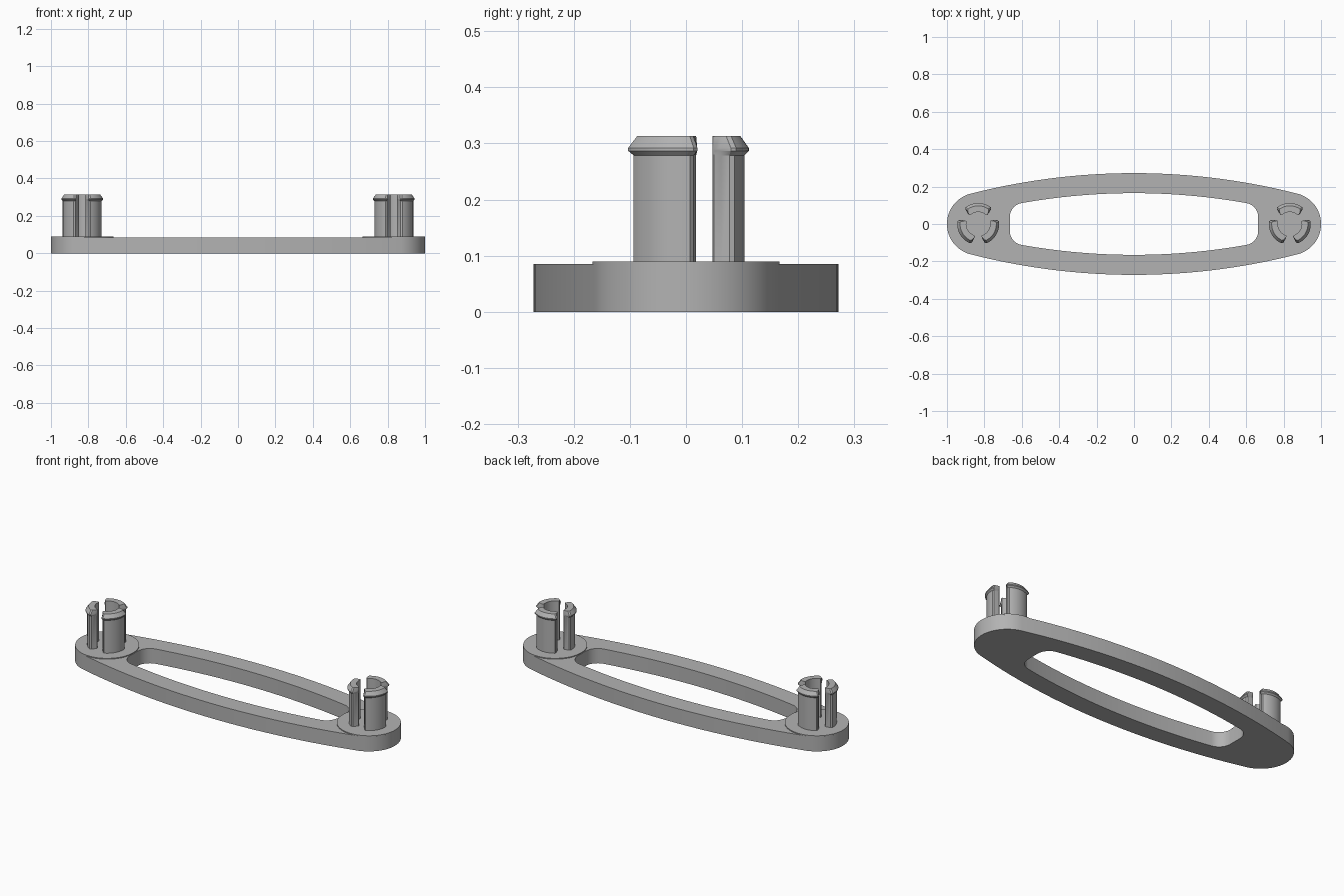
import bpy, bmesh
from math import sin, cos, pi, radians, asin, atan2, hypot

cube = bpy.data.objects.get("Cube")
if cube:
    bpy.data.objects.remove(cube, do_unlink=True)

PLATE_TOP, DISC_TOP = 0.085, 0.09
END_X, END_R = 0.833, 0.167
HALF_W, HOLE_W, HOLE_X = 0.272, 0.165, 0.664

grey = bpy.data.materials.new("plain grey")
grey.use_nodes = True
colour = (0.45, 0.45, 0.45, 1)
grey.diffuse_color = colour
grey.node_tree.nodes["Principled BSDF"].inputs["Base Color"].default_value = colour


def add_object(name, mesh):
    obj = bpy.data.objects.new(name, mesh)
    mesh.materials.clear()
    mesh.materials.append(grey)
    bpy.context.collection.objects.link(obj)
    bpy.ops.object.select_all(action='DESELECT')
    obj.select_set(True)
    bpy.context.view_layer.objects.active = obj
    bpy.ops.object.shade_smooth_by_angle(angle=radians(30))
    return obj


def arc(cx, cy, r, a, b, n):
    return [(cx + r * cos(a + (b - a) * i / n), cy + r * sin(a + (b - a) * i / n))
            for i in range(n + 1)]


def mirror_quarter(pts):
    """Complete a first-quadrant path, from the y axis to the x axis, on all sides."""
    right = pts + [(x, -y) for x, y in reversed(pts[:-1])]
    return right + [(-x, y) for x, y in reversed(right[1:-1])]


def tangent_outline(half_w, big_r, cx, cy, r, n):
    """A broad arc running smoothly into a small end arc."""
    big_y = half_w - big_r
    turn = atan2(cy - big_y, cx)
    return (arc(0, big_y, big_r, pi / 2, turn, n)
            + arc(cx, cy, r, turn, 0, n)[1:])


# Outer outline: broad arc tangent to the round end
big_r = (END_X**2 + HALF_W**2 - END_R**2) / (2 * (HALF_W - END_R))
outer = mirror_quarter(tangent_outline(HALF_W, big_r, END_X, 0, END_R, 24))

# Window outline: concentric arc with rounded corners and straight ends
corner = 0.075
hole_r = big_r - (HALF_W - HOLE_W)
cx = HOLE_X - corner
cy = HOLE_W - hole_r + ((hole_r - corner)**2 - cx**2)**0.5
window = tangent_outline(HOLE_W, hole_r, cx, cy, corner, 14) + [(HOLE_X, 0)]
window = mirror_quarter(window)

# Frame plate, filled between the two outlines
curve = bpy.data.curves.new("plate_outline", 'CURVE')
curve.dimensions = '2D'
curve.fill_mode = 'BOTH'
curve.extrude = PLATE_TOP / 2
for path in (outer, window):
    spline = curve.splines.new('POLY')
    spline.points.add(len(path) - 1)
    for p, (x, y) in zip(spline.points, path):
        p.co = (x, y, 0, 1)
    spline.use_cyclic_u = True
helper = bpy.data.objects.new("plate_outline", curve)
bpy.context.collection.objects.link(helper)
bpy.context.view_layer.update()
plate = bpy.data.meshes.new_from_object(
    helper.evaluated_get(bpy.context.evaluated_depsgraph_get()))
bpy.data.objects.remove(helper, do_unlink=True)
bm = bmesh.new()
bm.from_mesh(plate)
bmesh.ops.translate(bm, verts=bm.verts, vec=(0, 0, PLATE_TOP / 2))
bmesh.ops.remove_doubles(bm, verts=bm.verts, dist=1e-5)
bmesh.ops.recalc_face_normals(bm, faces=bm.faces)
bm.to_mesh(plate)
bm.free()
add_object("frame_plate", plate)


def loft(name, sections):
    """Join (outline, height) sections into a closed solid."""
    bm = bmesh.new()
    rings = [[bm.verts.new((x, y, z)) for x, y in path] for path, z in sections]
    for low, high in zip(rings, rings[1:]):
        for i in range(len(low)):
            j = (i + 1) % len(low)
            bm.faces.new((low[i], low[j], high[j], high[i]))
    bm.faces.new(rings[0][::-1])
    bm.faces.new(rings[-1])
    bmesh.ops.recalc_face_normals(bm, faces=bm.faces)
    mesh = bpy.data.meshes.new(name)
    bm.to_mesh(mesh)
    bm.free()
    return add_object(name, mesh)


def prong_section(px, facing, outer_r, spread):
    """Bean-shaped slice of a split tube with softened ends."""
    inner_r, inner_spread = 0.064, radians(43)
    s = radians(spread)
    pts = arc(px, 0, outer_r, facing - s, facing + s, 16)
    mid = [(outer_r - 0.006, s + radians(4)), (0.083, s + radians(7)),
           (0.070, inner_spread + radians(2))]
    pts += [(px + r * cos(facing + a), r * sin(facing + a)) for r, a in mid]
    pts += arc(px, 0, inner_r, facing + inner_spread, facing - inner_spread, 12)
    pts += [(px + r * cos(facing - a), r * sin(facing - a)) for r, a in reversed(mid)]
    return pts


# Boss discs and three-prong snap clips at both ends
PRONG_LEVELS = [(0.084, 0.104, 34), (0.279, 0.104, 34), (0.287, 0.112, 37),
                (0.292, 0.112, 37), (0.313, 0.097, 34)]
for side, px in (("left", END_X), ("right", -END_X)):
    ring = arc(px, 0, END_R, 0, 2 * pi, 64)[:-1]
    loft(f"{side}_boss_disc", [(ring, PLATE_TOP - 0.001), (ring, DISC_TOP)])
    for k, place in enumerate(("back", "front_right", "front_left")):
        facing = pi / 2 + k * 2 * pi / 3
        loft(f"{side}_clip_prong_{place}",
             [(prong_section(px, facing, r, a), z) for z, r, a in PRONG_LEVELS])
